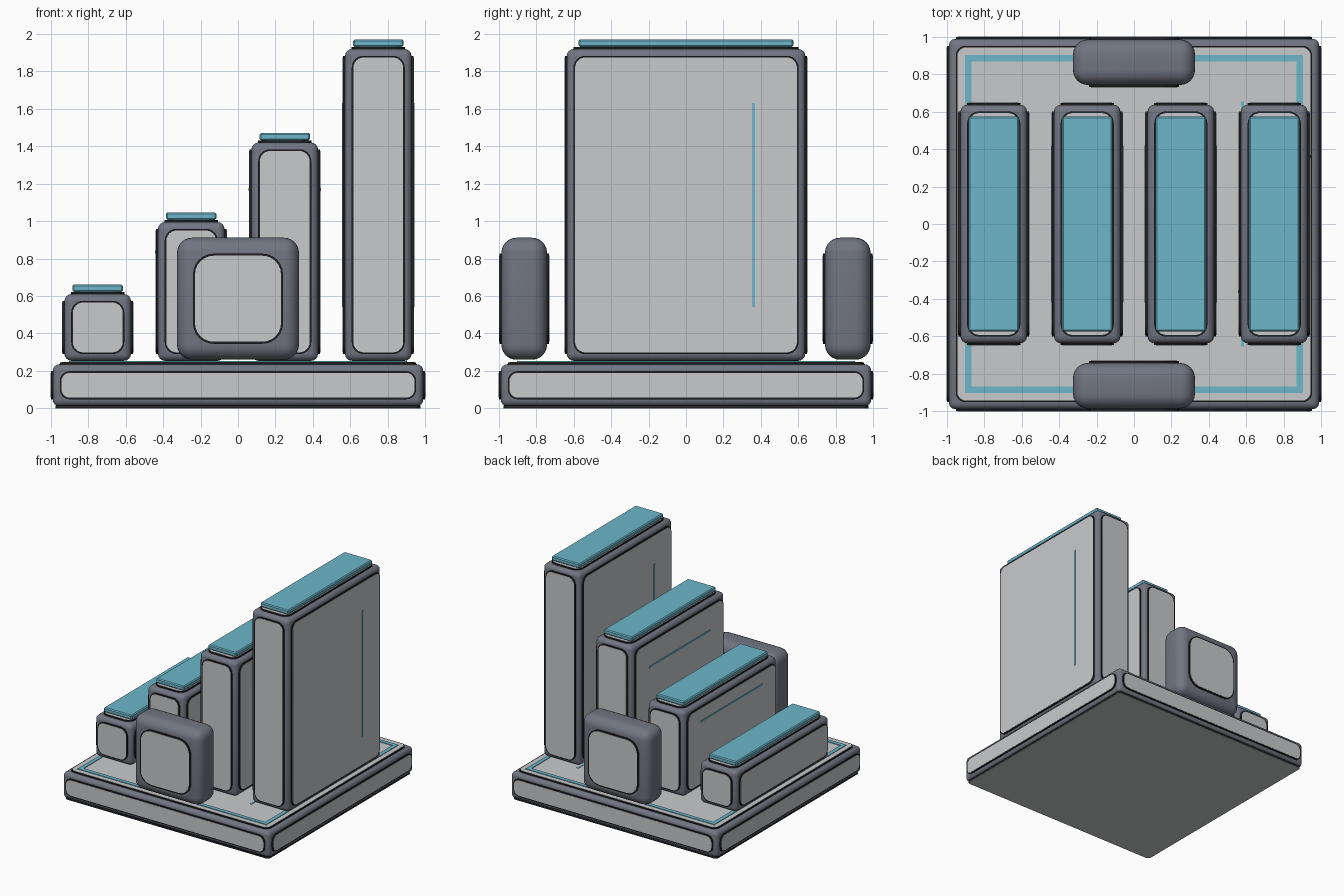
import bpy, bmesh, math
from mathutils import Vector

if "Cube" in bpy.data.objects:
    bpy.data.objects.remove(bpy.data.objects["Cube"])


def material(name, rgb):
    m = bpy.data.materials.new(name)
    m.diffuse_color = (*rgb, 1)
    m.use_nodes = True
    m.node_tree.nodes["Principled BSDF"].inputs["Base Color"].default_value = m.diffuse_color
    return m


SLATE = material("slate_grey", (0.165, 0.18, 0.22))
LIGHT = material("light_grey", (0.58, 0.59, 0.60))
BLACK = material("near_black", (0.015, 0.016, 0.019))
CYAN = material("soft_cyan", (0.15, 0.47, 0.59))


def finish(bm, name, mat):
    bmesh.ops.recalc_face_normals(bm, faces=bm.faces)
    me = bpy.data.meshes.new(name)
    bm.to_mesh(me)
    bm.free()
    ob = bpy.data.objects.new(name, me)
    bpy.context.collection.objects.link(ob)
    me.materials.append(mat)
    return ob


def box(name, centre, half, mat, radius=0, segments=4):
    """Box with rounded edges, smooth shaded."""
    bm = bmesh.new()
    bmesh.ops.create_cube(bm, size=2)
    for v in bm.verts:
        v.co = Vector(a * b + c for a, b, c in zip(v.co, half, centre))
    if radius:
        bmesh.ops.bevel(bm, geom=bm.edges[:], offset=radius, segments=segments,
                        profile=0.5, affect='EDGES')
    ob = finish(bm, name, mat)
    if segments > 1 and radius:
        bpy.context.view_layer.objects.active = ob
        ob.select_set(True)
        bpy.ops.object.shade_smooth_by_angle(angle=math.radians(35))
        ob.select_set(False)
    return ob


def plate(name, origin, axis, sign, hu, hv, radius, depth, mat):
    """Rounded rectangle raised from a face whose normal is sign * axis."""
    u, v = (axis + 1) % 3, (axis + 2) % 3
    bm = bmesh.new()
    ring = []
    for k, (su, sv) in enumerate(((1, 1), (-1, 1), (-1, -1), (1, -1))):
        for i in range(7):
            a = math.radians(90 * k + 15 * i)
            p = Vector(origin)
            p[u] += su * (hu - radius) + radius * math.cos(a)
            p[v] += sv * (hv - radius) + radius * math.sin(a)
            p[axis] -= sign * 0.005
            ring.append(bm.verts.new(p))
    face = bm.faces.new(ring)
    top = bmesh.ops.extrude_face_region(bm, geom=[face])
    shift = Vector((0, 0, 0))
    shift[axis] = sign * (depth + 0.005)
    bmesh.ops.translate(bm, vec=shift,
                        verts=[g for g in top['geom'] if isinstance(g, bmesh.types.BMVert)])
    return finish(bm, name, mat)


def panel(name, centre, half, axis, sign, inset=0.045, radius=0.055, border=0.009):
    """Light panel with a black seal around it, on one face of a body."""
    o = list(centre)
    o[axis] += sign * half[axis]
    hu, hv = half[(axis + 1) % 3] - inset, half[(axis + 2) % 3] - inset
    r = min(radius, hu - 0.005, hv - 0.005)
    plate(name + "_seal", o, axis, sign, hu + border, hv + border, r + border, 0.010, BLACK)
    plate(name + "_panel", o, axis, sign, hu, hv, r, 0.012, LIGHT)


FACES = {"left": (0, -1), "right": (0, 1), "front": (1, -1), "back": (1, 1), "top": (2, 1)}

# base slab with panels on every side
base_c, base_h = (0, 0, 0.1225), (0.99, 0.99, 0.1125)
box("base_body", base_c, base_h, SLATE, 0.035)
for side, (axis, sign) in FACES.items():
    panel("base_" + side, base_c, base_h, axis, sign, inset=0.046, radius=0.045)
panel("base_bottom", base_c, base_h, 2, -1, inset=0.015, radius=0.03, border=0.002)

# cyan border and strip inlaid on the base top
for s in (-1, 1):
    box("base_border_side", (s * 0.886, 0, 0.247), (0.017, 0.903, 0.005), CYAN)
    box("base_border_end", (0, s * 0.886, 0.247), (0.869, 0.017, 0.005), CYAN)
box("base_strip", (0.58, 0, 0.247), (0.008, 0.655, 0.004), CYAN)

# four blocks of rising height, each with panels and a cyan cap
BOTTOM = 0.253
for i, top in enumerate((0.61, 0.995, 1.42, 1.92)):
    x = -0.75 + 0.5 * i
    c = (x, 0, (BOTTOM + top) / 2)
    h = (0.178, 0.638, (top - BOTTOM) / 2)
    name = "block_%d" % (i + 1)
    box(name + "_body", c, h, SLATE, 0.038)
    for side, (axis, sign) in FACES.items():
        panel(name + "_" + side, c, h, axis, sign)
    box(name + "_cap", (x, 0, top + 0.032), (0.134, 0.575, 0.020), CYAN, 0.008, 1)
    # thin strips on the two broad sides
    for s in (-1, 1):
        sx = x + s * (h[0] + 0.012)
        if i == 3:
            box(name + "_strip", (sx, s * 0.362, c[2]), (0.004, 0.008, 0.545), CYAN)
        elif i > 0:
            box(name + "_strip", (sx, 0, c[2] + 0.57 * h[2]), (0.004, 0.42, 0.008), CYAN)

# rounded pods at front and back
for label, s in (("front", -1), ("back", 1)):
    c, h = (0, s * 0.865, 0.585), (0.326, 0.122, 0.326)
    box(label + "_pod_body", c, h, SLATE, 0.08, 6)
    for side in ("front", "back"):
        axis, sign = FACES[side]
        panel(label + "_pod_" + side, c, h, axis, sign, inset=0.096, radius=0.10, border=0.011)
